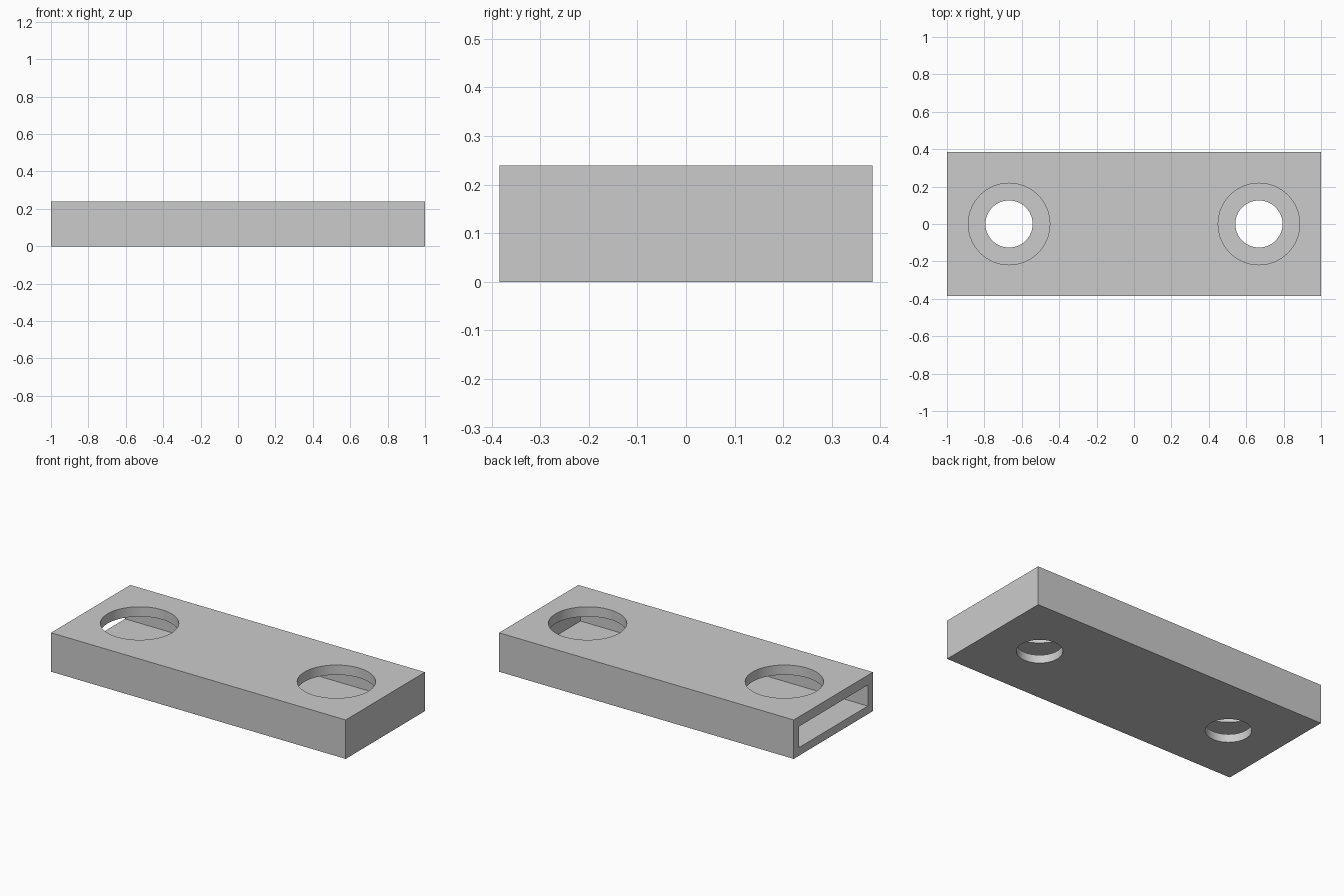
import bpy

default = bpy.data.objects.get("Cube")
if default:
    bpy.data.objects.remove(default, do_unlink=True)

LENGTH, DEPTH, HEIGHT = 2.0, 0.768, 0.239
WALL, ROOF = 0.05, 0.06
HOLE_X, TOP_RADIUS, BOTTOM_RADIUS = 0.668, 0.218, 0.126

grey = bpy.data.materials.new("mid grey")
grey.use_nodes = True
colour = (0.6, 0.6, 0.6, 1)
grey.diffuse_color = colour
grey.node_tree.nodes["Principled BSDF"].inputs["Base Color"].default_value = colour


def box(name, low, high):
    """Box spanning two opposite corners."""
    centre = [(a + b) / 2 for a, b in zip(low, high)]
    bpy.ops.mesh.primitive_cube_add(size=1, location=centre)
    obj = bpy.context.object
    obj.name = name
    obj.scale = [b - a for a, b in zip(low, high)]
    bpy.ops.object.transform_apply(location=True, rotation=False, scale=True)
    return obj


def hole(name, x, z, radius):
    """Upright cylinder, tall enough to pass through one wall."""
    bpy.ops.mesh.primitive_cylinder_add(vertices=64, radius=radius, depth=0.16, location=(x, 0, z))
    bpy.context.object.name = name
    return bpy.context.object


def cut(target, cutter):
    """Subtract the cutter and discard it."""
    cutter.hide_render = True
    mod = target.modifiers.new(cutter.name, "BOOLEAN")
    mod.operation, mod.solver, mod.object = "DIFFERENCE", "EXACT", cutter
    bpy.ops.object.select_all(action="DESELECT")
    bpy.context.view_layer.objects.active = target
    target.select_set(True)
    bpy.ops.object.modifier_apply(modifier=mod.name)
    bpy.data.objects.remove(cutter, do_unlink=True)


# Outer block
body = box("hollow_bar", (-LENGTH / 2, -DEPTH / 2, 0), (LENGTH / 2, DEPTH / 2, HEIGHT))
body.data.materials.append(grey)

# Cavity, open at the -x end and closed at the other
inner_y = DEPTH / 2 - WALL
cut(body, box("cavity", (-LENGTH, -inner_y, WALL), (LENGTH / 2 - WALL, inner_y, HEIGHT - ROOF)))

# Wide access holes in the roof above narrow bolt holes in the floor
for x in (-HOLE_X, HOLE_X):
    cut(body, hole("access_hole", x, HEIGHT, TOP_RADIUS))
    cut(body, hole("bolt_hole", x, 0, BOTTOM_RADIUS))

bpy.ops.object.shade_smooth_by_angle()
